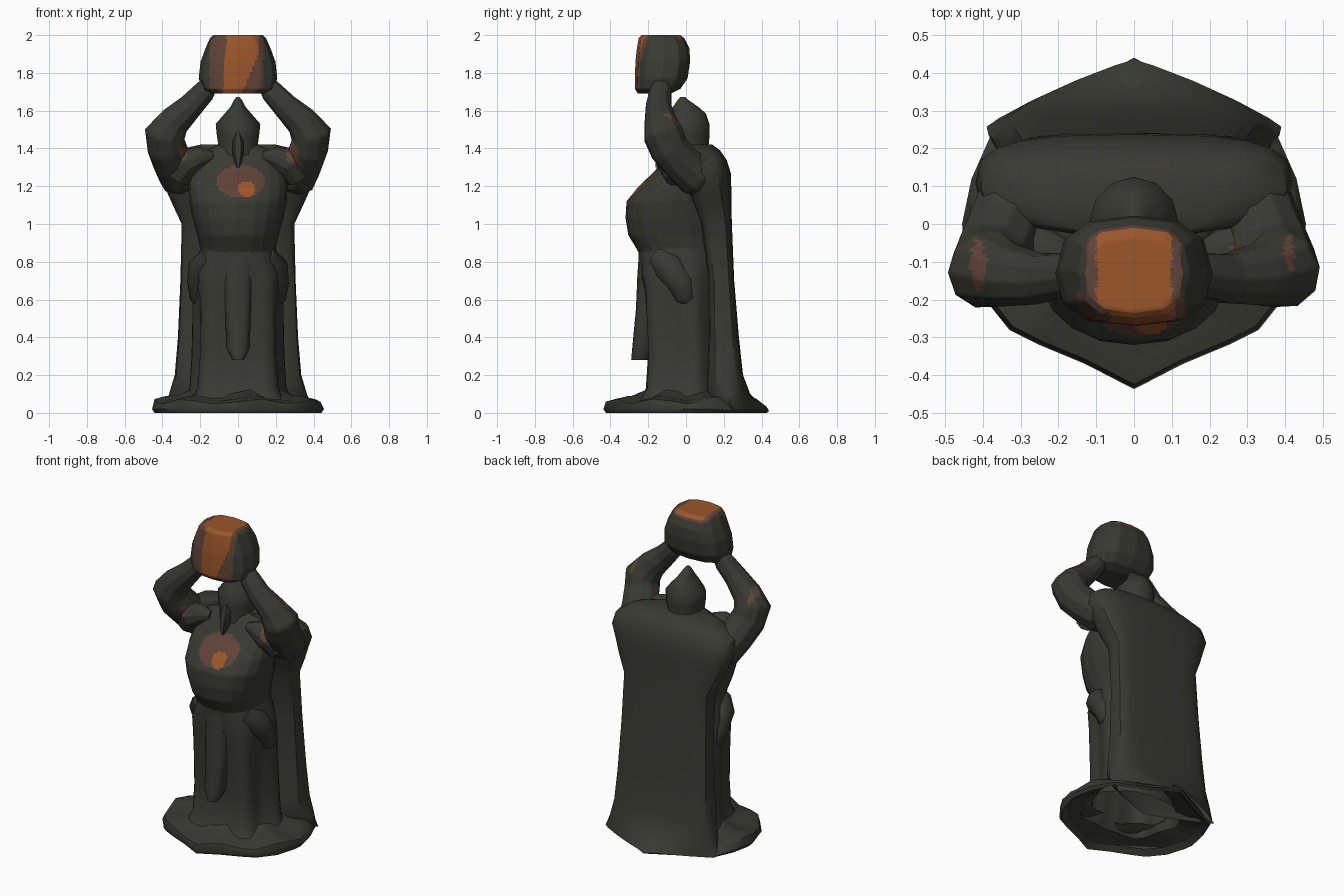
import bpy, bmesh, math
from mathutils import Vector

if "Cube" in bpy.data.objects:
    bpy.data.objects.remove(bpy.data.objects["Cube"])


def material(name, rgb):
    m = bpy.data.materials.new(name)
    m.diffuse_color = (*rgb, 1)
    m.use_nodes = True
    m.node_tree.nodes["Principled BSDF"].inputs["Base Color"].default_value = m.diffuse_color
    return m


MATS = [material("dark_stone", (0.042, 0.042, 0.033)),
        material("brown_rust", (0.115, 0.056, 0.039)),
        material("orange_rust", (0.33, 0.093, 0.024))]


def finish(name, loops, cap_start, cap_end, rule=None, cuts=0, angle=50):
    """Skin a list of point loops, optionally subdivide and paint by rule."""
    bm = bmesh.new()
    rings = [[bm.verts.new(p) for p in lp] for lp in loops]
    n = len(rings[0])
    for a, b in zip(rings, rings[1:]):
        for i in range(n):
            j = (i + 1) % n
            bm.faces.new((a[i], a[j], b[j], b[i]))
    for use, ring in ((cap_start, rings[0]), (cap_end, rings[-1])):
        if use:
            mid = bm.verts.new(sum((v.co for v in ring), Vector()) / n)
            for i in range(n):
                bm.faces.new((ring[i], ring[(i + 1) % n], mid))
    bmesh.ops.recalc_face_normals(bm, faces=bm.faces)
    if cuts:
        bmesh.ops.subdivide_edges(bm, edges=bm.edges[:], cuts=cuts, use_grid_fill=True)
    bm.normal_update()
    if rule:
        for f in bm.faces:
            f.material_index = rule(f.calc_center_median(), f.normal)
    me = bpy.data.meshes.new(name)
    bm.to_mesh(me)
    bm.free()
    for m in MATS:
        me.materials.append(m)
    ob = bpy.data.objects.new(name, me)
    bpy.context.collection.objects.link(ob)
    bpy.ops.object.select_all(action='DESELECT')
    ob.select_set(True)
    bpy.context.view_layer.objects.active = ob
    bpy.ops.object.shade_smooth_by_angle(angle=math.radians(angle))
    return ob


def spow(v, p):
    return math.copysign(abs(v) ** p, v) if abs(v) > 1e-6 else 0.0


def leg_wave(t):
    """Cloth folds: a leg each side of the front, then a smaller side fold."""
    d = abs((math.degrees(t) + 90 + 180) % 360 - 180)
    return math.cos(math.radians((d - 42) * 360 / 66)) if d < 125 else 0


def loft(name, rings, n=16, bottom=False, top=True, **kw):
    """Rings are (z, half width, front y, back y, squareness, optional fold depth)."""
    loops = []
    for z, hx, yf, yb, p, *fold in rings:
        loop = []
        for t in (math.tau * i / n for i in range(n)):
            m = 1 + (fold[0] * leg_wave(t) if fold else 0)
            loop.append((hx * m * spow(math.cos(t), p),
                         (yf + yb) / 2 + m * (yb - yf) / 2 * spow(math.sin(t), p), z))
        loops.append(loop)
    return finish(name, loops, bottom, top, **kw)


def tube(name, path, n=8, **kw):
    """Round limb through (x, y, z, radius) points."""
    pts = [Vector(p[:3]) for p in path]
    prev, side, loops = None, None, []
    for k, p in enumerate(pts):
        d = (pts[min(k + 1, len(pts) - 1)] - pts[max(k - 1, 0)]).normalized()
        side = d.orthogonal().normalized() if prev is None else prev.rotation_difference(d) @ side
        up = d.cross(side)
        r = path[k][3]
        loops.append([p + r * (math.cos(t) * side + math.sin(t) * up)
                      for t in (math.tau * (i + .5) / n for i in range(n))])
        prev = d
    return finish(name, loops, True, True, **kw)


def ell(u, v, cu, cv, ru, rv):
    return ((u - cu) / ru) ** 2 + ((v - cv) / rv) ** 2 < 1


# Spreading hem around the feet, open underneath
half = [(0, -.437), (.13, -.37), (.25, -.32), (.33, -.28), (.41, -.18), (.45, -.05),
        (.455, .0), (.43, .12), (.37, .255), (.19, .34), (0, .44)]
outline = half + [(-x, y) for x, y in half[-2:0:-1]]
hem_steps = [(.88, .03), (.97, 0), (1, .02), (.97, .06), (.84, .075), (.7, .08), (.55, .11)]
finish("robe_hem", [[(x * s, y * s, (z if y < .2 or s < .9 else z * .5)
                      + (.014 * math.sin(i * 1.9) if z > .05 else 0))
                     for i, (x, y) in enumerate(outline)] for s, z in hem_steps], False, False)

# Cape falling from the shoulders
loft("cape", [(.015, .39, .08, .435, 1.75), (.05, .385, .08, .39, 1.3), (.1, .365, .1, .34, .8),
              (.2, .335, .11, .302, .5), (.4, .318, .12, .28, .45), (.7, .305, .12, .255, .45),
              (1.0, .298, .08, .243, .45), (1.1, .345, .04, .24, .5), (1.19, .385, .0, .24, .6),
              (1.27, .42, -.02, .237, .65), (1.34, .405, -.02, .215, .65),
              (1.39, .33, -.03, .18, .7), (1.42, .2, -.04, .14, .8)], n=20, angle=40)


# Torso with a rust patch on the chest
def chest_rule(c, n):
    if c.y > -.08:
        return 0
    if ell(c.x, c.z, .045, 1.185, .045, .04):
        return 2
    return 1 if ell(c.x, c.z, .015, 1.225, .13, .085) else 0


loft("torso", [(.8, .2, -.225, .17, .85), (.87, .2, -.262, .17, .85), (.94, .215, -.305, .17, .85),
               (1.03, .24, -.32, .17, .85), (1.12, .258, -.315, .16, .85),
               (1.2, .262, -.25, .15, .8), (1.28, .25, -.165, .14, .75),
               (1.38, .2, -.1, .12, .8), (1.42, .11, -.08, .1, 1)],
     n=20, rule=chest_rule, cuts=6, bottom=True)

# Skirt with leg folds, one shell open underneath
loft("folded_skirt", [(.06, .285, -.27, .21, .9, .07), (.13, .245, -.225, .2, .9, .09),
                      (.3, .232, -.215, .19, .88, .1), (.5, .228, -.225, .18, .88, .1),
                      (.64, .235, -.235, .18, .88, .07), (.74, .24, -.25, .175, .88, .04),
                      (.82, .215, -.25, .175, .88, .01), (.9, .19, -.255, .16, .9, 0)], n=44)

# Drape over the hips, ending in a slanted lower edge
for s, side in ((1, "right"), (-1, "left")):
    tube(side + "_hip_drape", [(s * .14, -.15, .83, .06), (s * .18, -.09, .77, .085),
                               (s * .195, -.02, .68, .075), (s * .2, .0, .6, .055),
                               (s * .195, .0, .57, .03)], n=10, angle=60)

# Pointed front panel between the legs
loft("front_panel", [(.28, .03, -.29, -.2, .8), (.34, .062, -.285, -.18, .8),
                     (.55, .068, -.265, -.15, .8), (.72, .08, -.258, -.1, .8),
                     (.84, .11, -.25, -.1, .9)], n=12, bottom=True)

# Hooded head, with a narrow ridge of a face
loft("hood", [(1.32, .12, -.12, .12, 1), (1.4, .102, -.12, .118, 1), (1.47, .112, -.125, .125, 1),
              (1.53, .118, -.115, .124, 1), (1.585, .07, -.09, .105, 1), (1.62, .04, -.068, .065, 1),
              (1.655, .022, -.045, .015, 1), (1.672, .008, -.03, -.005, 1)], n=12)
loft("face_ridge", [(1.3, .012, -.165, -.1, 1), (1.37, .03, -.17, -.08, 1),
                    (1.44, .03, -.15, -.08, 1), (1.49, .012, -.125, -.08, 1)], n=6, bottom=True)


# Raised arms with bulky sleeves and small rust marks
def arm_rule(c, n):
    if n.z > .2 and c.z > 1.45:
        if ell(c.x, c.y, .41, -.08, .013, .055) or ell(c.x, c.y, -.412, -.11, .02, .07):
            return 1
    if n.y < .1 and c.y < -.02:
        if ell(c.x, c.z, .288, 1.37, .033, .06) or ell(c.x, c.z, -.29, 1.37, .02, .03):
            return 1
    return 0


for s, side in ((1, "right"), (-1, "left")):
    tube(side + "_arm", [(s * .27, .1, 1.24, .09), (s * .31, .05, 1.26, .115), (s * .345, -.02, 1.32, .105),
                         (s * .375, -.09, 1.4, .105), (s * .388, -.12, 1.475, .108),
                         (s * .335, -.135, 1.545, .085), (s * .25, -.145, 1.625, .068),
                         (s * .18, -.135, 1.70, .06), (s * .13, -.13, 1.77, .04)],
         n=10, rule=arm_rule, cuts=5, angle=60)
    # Collar flap where cape meets chest
    tube(side + "_collar_flap", [(s * .13, -.085, 1.36, .025), (s * .19, -.085, 1.355, .055),
                                 (s * .26, -.075, 1.33, .08), (s * .32, -.04, 1.25, .07)],
         n=10, rule=arm_rule, cuts=5, angle=60)


# Block held overhead, rusted on the front and top
def block_rule(c, n):
    if n.z < -.6:
        return 0
    if n.z > .75 and c.z > 1.95:
        return 2 if abs(c.x) < .1 else 1 if abs(c.x) < .125 else 0
    if c.y > -.17:
        return 1 if c.z > 1.97 and abs(c.x) < .12 else 0
    t = (c.z - 1.69) / .31
    if -.08 + .02 * t < c.x < .02 + .09 * min(1, t * 1.4):
        return 2
    return 1 if -.15 < c.x < .135 else 0


loft("held_block", [(1.69, .14, -.255, -.08, .8), (1.715, .19, -.27, -.03, .75),
                    (1.77, .208, -.27, .008, .75), (1.86, .198, -.268, .022, .75),
                    (1.93, .172, -.26, .018, .75), (1.985, .148, -.25, -.01, .75),
                    (2.0, .13, -.235, -.03, .75)],
     n=12, bottom=True, rule=block_rule, cuts=7)
